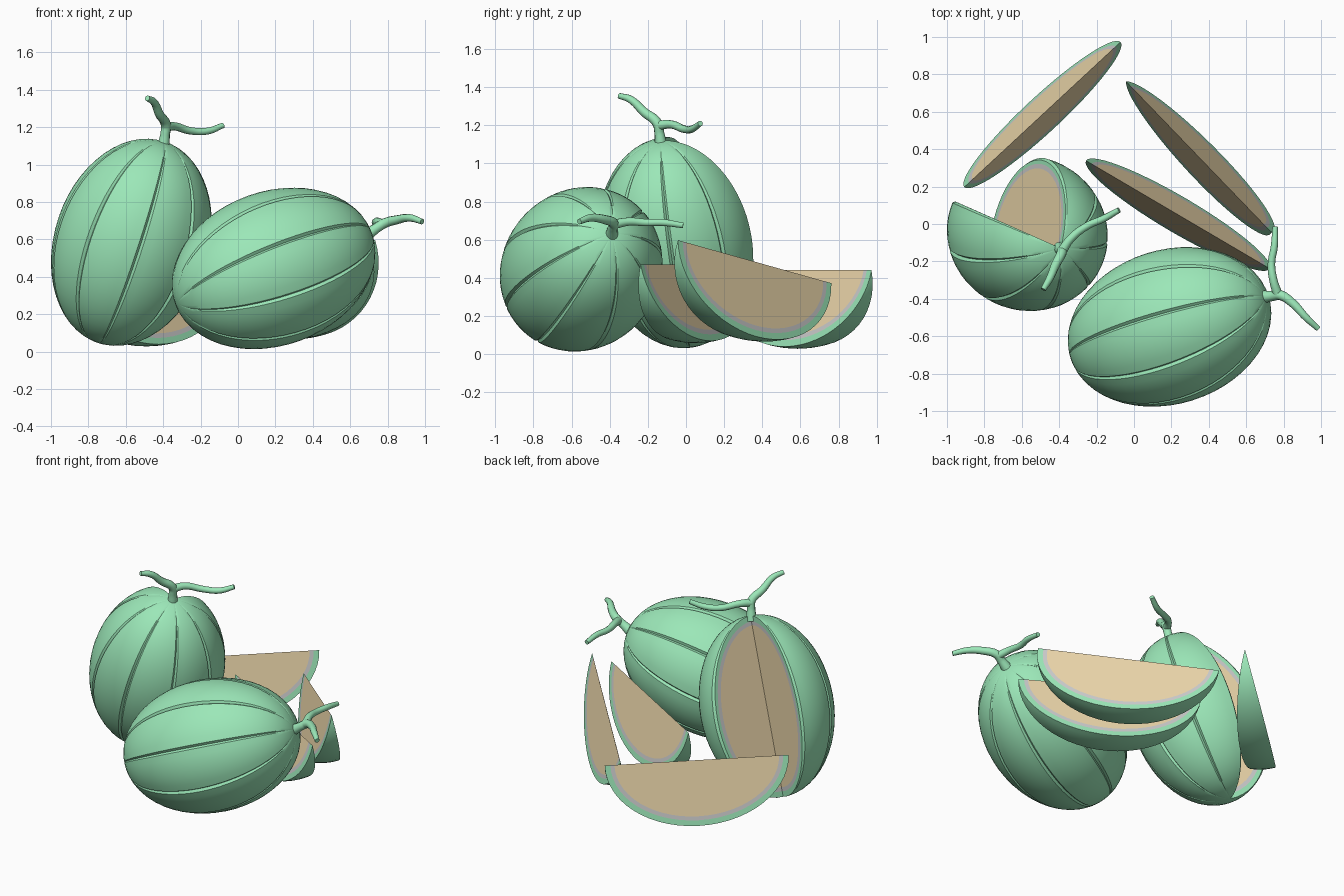
import bpy, bmesh
from math import sin, cos, pi, radians
from mathutils import Vector, Matrix

if "Cube" in bpy.data.objects:
    bpy.data.objects.remove(bpy.data.objects["Cube"])

A, R = 0.57, 0.412          # melon half length and radius
ROWS, RIBS = 28, 9
LAYERS = [0.0, 0.035, 0.06]  # depth of rind, pith and flesh


def material(name, color):
    m = bpy.data.materials.new(name)
    m.diffuse_color = (*color, 1)
    m.use_nodes = True
    m.node_tree.nodes["Principled BSDF"].inputs["Base Color"].default_value = m.diffuse_color
    return m


GREEN = material("green_rind", (0.33, 0.8, 0.48))
TAN = material("tan_flesh", (0.83, 0.67, 0.4))


def smooth(ob, angle):
    bpy.ops.object.select_all(action='DESELECT')
    ob.select_set(True)
    bpy.context.view_layer.objects.active = ob
    bpy.ops.object.shade_smooth_by_angle(angle=radians(angle))


def melon(name, center, axis, side, columns, cut):
    """columns: list of (angle in degrees, radius scale); cut adds the two flat cut faces."""
    u = Vector(axis).normalized()
    ex = Vector(side)
    ex = (ex - u * ex.dot(u)).normalized()
    ey = u.cross(ex)
    frame = Matrix((ex, ey, u)).transposed()
    bm = bmesh.new()

    def line(phi, scale, depth, core=False):
        r = 0 if core else (R - depth) * scale
        f = radians(phi)
        return [bm.verts.new(frame @ Vector((r * sin(t) * cos(f), r * sin(t) * sin(f),
                                             (A - depth) * cos(t))) + Vector(center))
                for t in (pi * i / ROWS for i in range(ROWS + 1))]

    def strip(a, b, mat):
        for i in range(ROWS):
            bm.faces.new((a[i], a[i + 1], b[i + 1], b[i])).material_index = mat

    # outer skin
    skin = [line(p, s, 0) for p, s in columns]
    for a, b in zip(skin, skin[1:]):
        strip(a, b, 0)
    # cut faces: rind, pith, flesh
    if cut:
        for outer, (p, s) in ((skin[0], columns[0]), (skin[-1], columns[-1])):
            pith, flesh = line(p, 1, LAYERS[1]), line(p, 1, LAYERS[2])
            core = line(p, 1, LAYERS[2], True)
            strip(outer, pith, 0)
            strip(pith, flesh, 1)
            strip(flesh, core, 2)
    bmesh.ops.remove_doubles(bm, verts=bm.verts, dist=1e-4)
    bmesh.ops.recalc_face_normals(bm, faces=bm.faces)
    me = bpy.data.meshes.new(name)
    bm.to_mesh(me)
    bm.free()
    for m in (GREEN, None, TAN):
        me.materials.append(m)
    ob = bpy.data.objects.new(name, me)
    bpy.context.collection.objects.link(ob)
    smooth(ob, 28)
    return ob


def ribbed(segments):
    """Columns for ribs with a narrow groove between neighbours."""
    step = 360 / RIBS
    cols = []
    for k in range(segments):
        cols.append((k * step, 0.965))
        cols += [(k * step + d, 1.0) for d in (1.8, 8, 14, 20, 26, 32, step - 1.8)]
    return cols + [(segments * step, 0.965)]


def stem(name, paths):
    """Forked stem made of tapered tubes: points are (x, y, z, radius)."""
    cu = bpy.data.curves.new(name, 'CURVE')
    cu.dimensions = '3D'
    cu.bevel_depth = 1.0
    cu.bevel_resolution = 3
    cu.resolution_u = 6
    cu.use_fill_caps = True
    for pts in paths:
        sp = cu.splines.new('BEZIER')
        sp.bezier_points.add(len(pts) - 1)
        for bp, (x, y, z, r) in zip(sp.bezier_points, pts):
            bp.co, bp.radius = (x, y, z), r
            bp.handle_left_type = bp.handle_right_type = 'AUTO'
    cu.materials.append(GREEN)
    ob = bpy.data.objects.new(name, cu)
    bpy.context.collection.objects.link(ob)
    bpy.ops.object.select_all(action='DESELECT')
    ob.select_set(True)
    bpy.context.view_layer.objects.active = ob
    bpy.ops.object.convert(target='MESH')
    smooth(bpy.context.view_layer.objects.active, 50)


# upright melon with a two-rib opening, and the lying whole melon
melon("cut_melon", (-0.57, -0.05, 0.585), (0.36, -0.16, 1.08), (-0.86, 0.38, 0.34),
      ribbed(RIBS - 2), True)
melon("whole_melon", (0.19, -0.55, 0.445), (0.51, 0.16, 0.185), (0, -1, 0.3),
      ribbed(RIBS), False)

# three slices resting on their rinds
slice_cols = [(-13.5 + 27 * i / 6, 1.0) for i in range(7)]
for i, (c, d) in enumerate([((-0.49, 0.585, 0.44), (0.84, 0.78, 0)),
                            ((0.235, 0.05, 0.47), (0.97, -0.57, 0)),
                            ((0.345, 0.36, 0.485), (0.79, -0.82, 0.23))]):
    melon(f"slice_{i + 1}", c, d, (0, 0, -1), slice_cols, True)

# forked stems
stem("cut_melon_stem", [
    [(-0.40, -0.13, 1.09, 0.034), (-0.39, -0.14, 1.16, 0.026), (-0.385, -0.15, 1.21, 0.027),
     (-0.42, -0.22, 1.27, 0.024), (-0.45, -0.29, 1.335, 0.02), (-0.485, -0.35, 1.355, 0.015)],
    [(-0.385, -0.145, 1.20, 0.026), (-0.34, -0.08, 1.205, 0.022), (-0.25, -0.01, 1.18, 0.02),
     (-0.16, 0.03, 1.18, 0.019), (-0.08, 0.075, 1.21, 0.015)]])
stem("whole_melon_stem", [
    [(0.69, -0.39, 0.625, 0.034), (0.74, -0.385, 0.66, 0.027), (0.78, -0.38, 0.685, 0.027),
     (0.85, -0.425, 0.705, 0.024), (0.92, -0.50, 0.715, 0.02), (0.985, -0.56, 0.695, 0.015)],
    [(0.77, -0.38, 0.68, 0.026), (0.745, -0.30, 0.695, 0.022), (0.735, -0.21, 0.69, 0.02),
     (0.75, -0.12, 0.69, 0.019), (0.755, -0.015, 0.675, 0.015)]])
